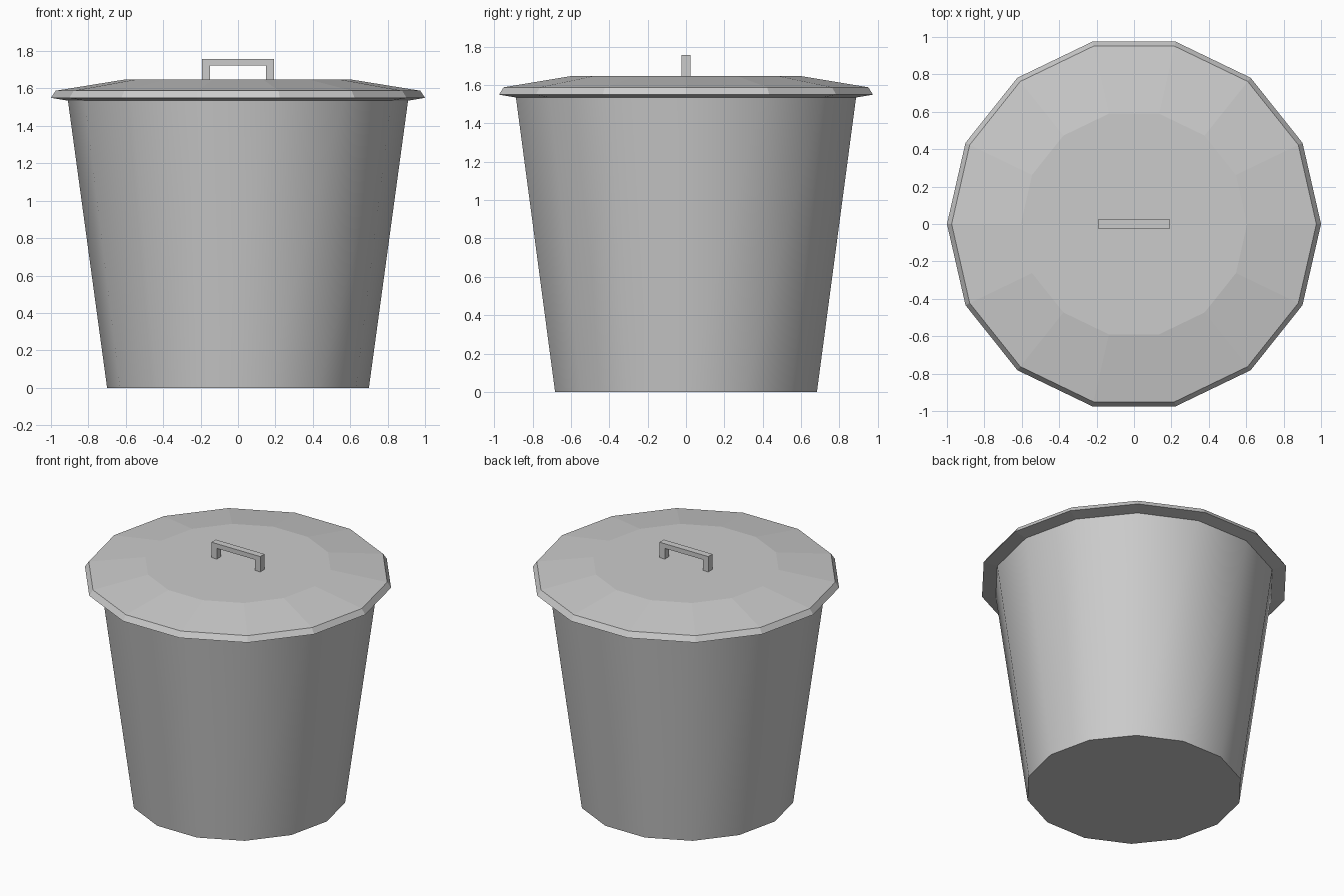
import bpy, bmesh, math

if "Cube" in bpy.data.objects:
    bpy.data.objects.remove(bpy.data.objects["Cube"])

SIDES = 14


def make_object(name, bm):
    bmesh.ops.recalc_face_normals(bm, faces=bm.faces[:])
    mesh = bpy.data.meshes.new(name)
    bm.to_mesh(mesh)
    bm.free()
    obj = bpy.data.objects.new(name, mesh)
    bpy.context.collection.objects.link(obj)
    return obj


def lathe(name, profile, cap_top=True):
    """Revolve (radius, height) points; cap the first ring and optionally the last."""
    bm = bmesh.new()
    rings = []
    for r, z in profile:
        angles = [2 * math.pi * i / SIDES for i in range(SIDES)]
        rings.append([bm.verts.new((r * math.cos(a), r * math.sin(a), z)) for a in angles])
    for low, high in zip(rings, rings[1:]):
        for i in range(SIDES):
            j = (i + 1) % SIDES
            bm.faces.new((low[i], low[j], high[j], high[i]))
    bm.faces.new(rings[0])
    if cap_top:
        bm.faces.new(rings[-1])
    return make_object(name, bm)


# Tapered bin body, smooth around the sides, open under the lid
body = lathe("bin_body", [(0.70, 0), (0.91, 1.54)], cap_top=False)
bpy.context.view_layer.objects.active = body
body.select_set(True)
bpy.ops.object.shade_smooth_by_angle(angle=math.radians(30))

# Faceted lid with overhanging bevelled rim
lathe("lid", [(0.91, 1.535), (1.0, 1.55), (0.975, 1.588), (0.605, 1.648)])

# Square-section handle: bracket outline extruded along y
outline = [(-0.192, 1.648), (-0.192, 1.757), (0.192, 1.757), (0.192, 1.648),
           (0.15, 1.648), (0.15, 1.724), (-0.15, 1.724), (-0.15, 1.648)]
bm = bmesh.new()
face = bm.faces.new([bm.verts.new((x, -0.024, z)) for x, z in outline])
extruded = bmesh.ops.extrude_face_region(bm, geom=[face], use_keep_orig=True)
moved = [v for v in extruded["geom"] if isinstance(v, bmesh.types.BMVert)]
bmesh.ops.translate(bm, verts=moved, vec=(0, 0.048, 0))
make_object("lid_handle", bm)
